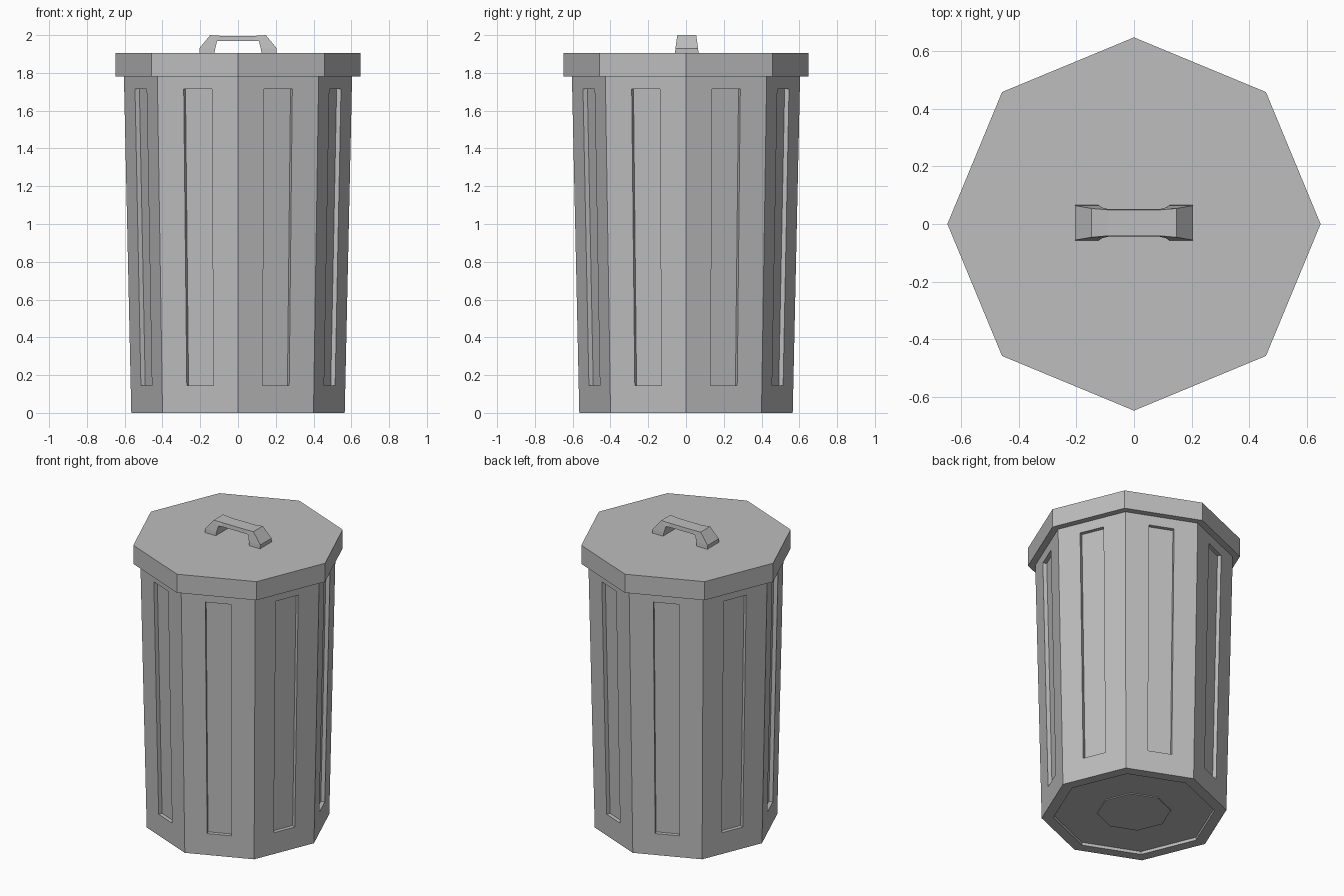
import bpy, bmesh, math
from mathutils import Vector, Matrix

cube = bpy.data.objects.get("Cube")
if cube:
    bpy.data.objects.remove(cube, do_unlink=True)

SIDES = 8
BODY_TOP, LID_TOP = 1.78, 1.905
R_BOTTOM, R_TOP, R_LID = 0.565, 0.604, 0.648
HALF_ANGLE = math.pi / SIDES

grey = bpy.data.materials.new("galvanised grey")
grey.use_nodes = True
COLOUR = (0.51, 0.51, 0.51, 1)
grey.diffuse_color = COLOUR
grey.node_tree.nodes["Principled BSDF"].inputs["Base Color"].default_value = COLOUR


def finish(bm, name):
    bmesh.ops.recalc_face_normals(bm, faces=bm.faces)
    mesh = bpy.data.meshes.new(name)
    bm.to_mesh(mesh)
    bm.free()
    mesh.materials.append(grey)
    obj = bpy.data.objects.new(name, mesh)
    bpy.context.collection.objects.link(obj)
    return obj


def octagon(r_low, r_high, z_low, z_high):
    bm = bmesh.new()
    bmesh.ops.create_cone(bm, cap_ends=True, segments=SIDES, radius1=r_low,
                          radius2=r_high, depth=z_high - z_low,
                          matrix=Matrix.Translation((0, 0, (z_low + z_high) / 2)))
    bm.normal_update()
    return bm


def push(bm, face, offset):
    """Extrude one face by an offset and return the moved face."""
    new = bmesh.ops.extrude_discrete_faces(bm, faces=[face])["faces"][0]
    bmesh.ops.translate(bm, verts=new.verts, vec=offset)
    return new


# Tapered body with a recessed panel in every side
bm = octagon(R_BOTTOM, R_TOP, 0, BODY_TOP)
walls = [f for f in bm.faces if abs(f.normal.z) < 0.5]
base = next(f for f in bm.faces if f.normal.z < -0.5)
for wall in walls:
    normal = wall.normal.copy()
    out = Vector((normal.x, normal.y, 0)).normalized()
    side = Vector((-out.y, out.x, 0))
    bmesh.ops.inset_individual(bm, faces=[wall], thickness=0.1)
    for v in wall.verts:
        z = 1.715 if v.co.z > BODY_TOP / 2 else 0.145
        r = R_BOTTOM + (R_TOP - R_BOTTOM) * z / BODY_TOP
        half_width = 0.35 * r * math.sin(HALF_ANGLE)
        sign = math.copysign(1, v.co.dot(side))
        v.co = out * r * math.cos(HALF_ANGLE) + side * sign * half_width
        v.co.z = z
    push(bm, wall, normal * -0.025)

# Recessed underside with a small raised centre
bmesh.ops.inset_individual(bm, faces=[base], thickness=0.072)
base = push(bm, base, Vector((0, 0, 0.02)))
bmesh.ops.inset_individual(bm, faces=[base], thickness=0.268)
push(bm, base, Vector((0, 0, -0.006)))
finish(bm, "can_body")

# Flat overhanging lid
finish(octagon(R_LID, R_LID, BODY_TOP, LID_TOP), "lid")

# Handle: cross-sections as outer x, z, half width, then inner x, z, half width
half = [
    (0.205, LID_TOP, 0.062, 0.125, LID_TOP, 0.062),
    (0.205, 1.93, 0.060, 0.120, 1.93, 0.060),
    (0.147, 2.0, 0.050, 0.110, 1.97, 0.053),
    (0.090, 1.996, 0.045, 0.090, 1.97, 0.048),
]
sections = [(1, s) for s in half] + [(-1, s) for s in reversed(half)]
bm = bmesh.new()
rings = []
for m, (xo, zo, wo, xi, zi, wi) in sections:
    corners = [(xo, -wo, zo), (xo, wo, zo), (xi, wi, zi), (xi, -wi, zi)]
    rings.append([bm.verts.new((m * x, y + 0.004, z)) for x, y, z in corners])
for a, b in zip(rings, rings[1:]):
    for i in range(4):
        j = (i + 1) % 4
        bm.faces.new((a[i], a[j], b[j], b[i]))
bm.faces.new(rings[0])
bm.faces.new(rings[-1])
finish(bm, "lid_handle")
